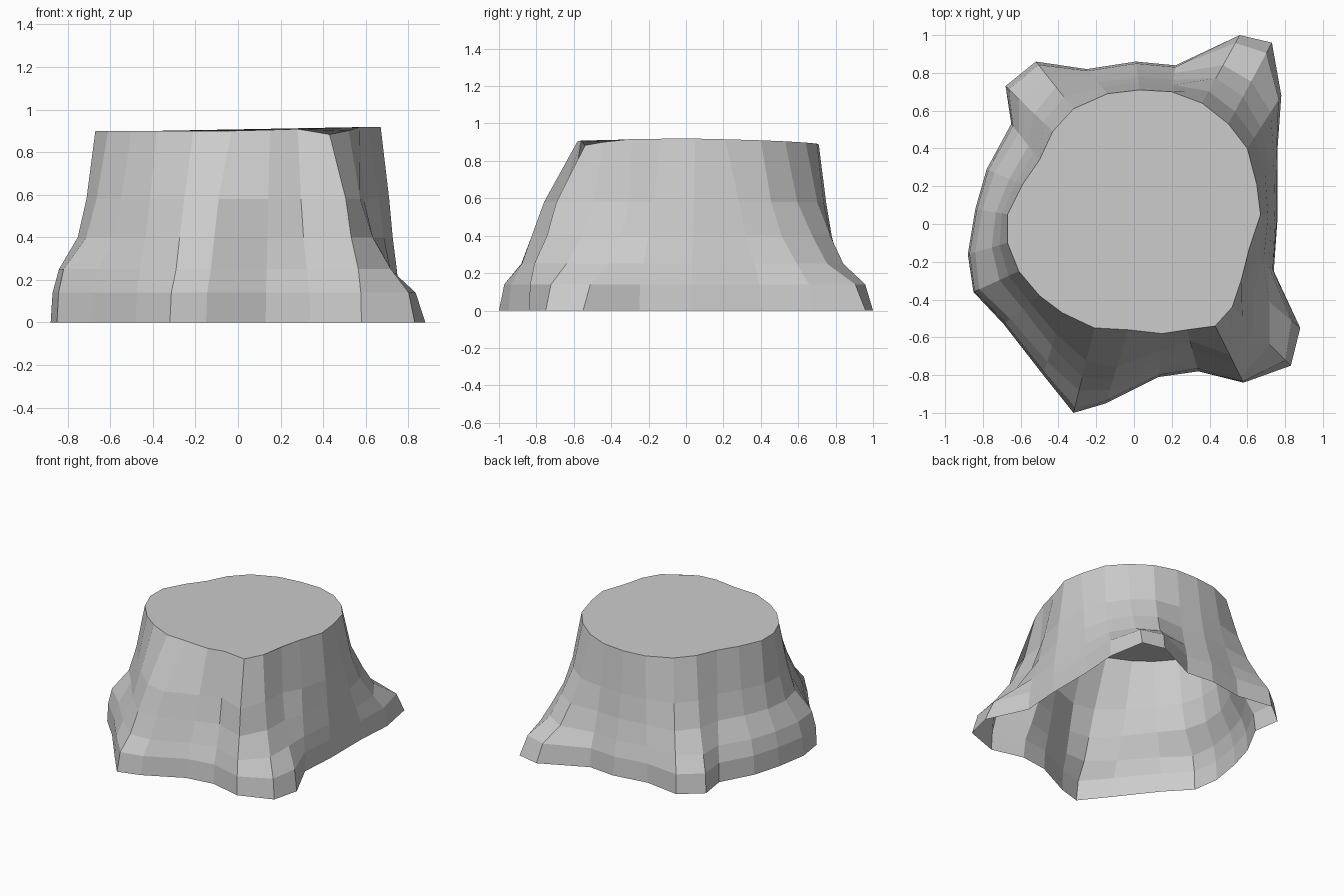
import bpy
import bmesh
from mathutils import Vector

# Remove the default cube only
cube = bpy.data.objects.get("Cube")
if cube:
    bpy.data.objects.remove(cube, do_unlink=True)


def make_material(name, colour):
    material = bpy.data.materials.new(name)
    material.use_nodes = True
    material.diffuse_color = colour
    material.node_tree.nodes["Principled BSDF"].inputs["Base Color"].default_value = colour
    return material


# Sawn top outline, clockwise from the right side
RIM = [
    (-.67, .05), (-.59, .21), (-.5, .34), (-.43, .49), (-.32, .61),
    (-.14, .69), (.03, .71), (.2, .7), (.36, .64), (.5, .53),
    (.6, .4), (.65, .21), (.67, .05), (.61, -.13), (.57, -.29),
    (.52, -.44), (.43, -.54), (.28, -.56), (.15, -.58), (-.03, -.56),
    (-.21, -.55), (-.38, -.47), (-.5, -.38), (-.61, -.25), (-.67, -.1),
]

# Ground outline with the flared roots, one point below each rim point
GROUND = [
    (-.84, .08), (-.78, .29), (-.65, .53), (-.68, .73), (-.52, .86),
    (-.25, .82), (.01, .86), (.22, .84), (.56, 1), (.73, .96),
    (.78, .68), (.76, .4), (.76, .03), (.74, -.25), (.88, -.55),
    (.83, -.75), (.58, -.84), (.34, -.78), (.13, -.81), (-.15, -.95),
    (-.32, -1), (-.48, -.8), (-.69, -.53), (-.85, -.36), (-.88, -.16),
]

# Height of each ring and how much of the root flare remains there
FLARE = [(0, 1), (.14, .93), (.25, .71), (.4, .46), (.58, .26)]

# How fast single columns lose their flare, near the ground and higher up
FALLOFF = {
    0: (.7, 1.3), 1: (.7, 1.3), 2: (.9, 1.2), 3: (1, 1.2),
    8: (1.7, 1.3), 9: (1.9, 1.4), 10: (1.1, 1.2),
    11: (.6, .7), 12: (.5, .6), 13: (.6, .7),
    14: (2.2, 2), 15: (1.3, 1.3), 16: (.3, .5),
    18: (.7, .7), 19: (.6, .5), 20: (.9, .7), 21: (.7, .8),
    22: (.6, 1), 23: (.4, 1.1), 24: (.6, 1.2),
}

# Low spot in the sawn rim above the front left root
RIM_DIP = {15: .015, 16: .03}


def ring_point(column, height, flare):
    near_ground, higher_up = FALLOFF.get(column, (1, 1))
    power = near_ground if height < .3 else higher_up
    spot = Vector(RIM[column]).lerp(Vector(GROUND[column]), flare ** power)
    return Vector((spot.x, spot.y, height))


def rim_point(column):
    x, y = RIM[column]
    height = .9 + .03 * max(x, 0) - .02 * max(y, 0)
    return Vector((x, y, height - RIM_DIP.get(column, 0)))


def build_stump():
    bm = bmesh.new()
    columns = list(reversed(range(len(RIM))))
    rings = [[bm.verts.new(ring_point(c, height, flare)) for c in columns]
             for height, flare in FLARE]
    rings.append([bm.verts.new(rim_point(c)) for c in columns])

    # Bark walls, open underneath
    for lower, upper in zip(rings, rings[1:]):
        for i in range(len(columns)):
            j = (i + 1) % len(columns)
            bm.faces.new((lower[i], lower[j], upper[j], upper[i]))

    # Sawn top
    bm.faces.new(rings[-1])

    mesh = bpy.data.meshes.new("tree_stump")
    bm.to_mesh(mesh)
    bm.free()
    stump = bpy.data.objects.new("tree_stump", mesh)
    bpy.context.collection.objects.link(stump)
    return stump


stump = build_stump()
stump.data.materials.append(make_material("grey", (.6, .6, .6, 1)))
